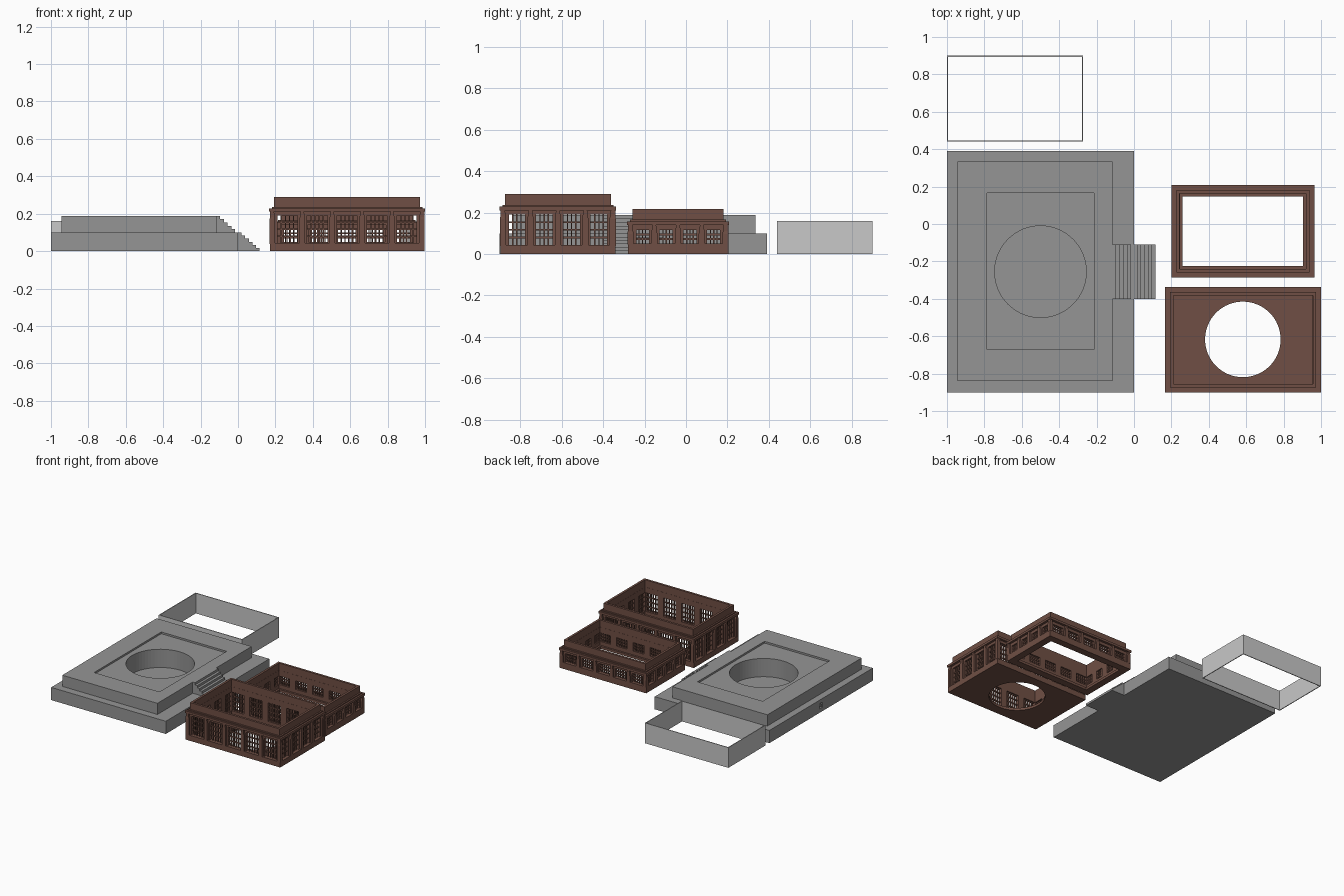
import bpy, bmesh, math
from mathutils import Matrix, Vector

if "Cube" in bpy.data.objects:
    bpy.data.objects.remove(bpy.data.objects["Cube"])


def material(name, rgb):
    m = bpy.data.materials.new(name)
    m.diffuse_color = (*rgb, 1)
    m.use_nodes = True
    m.node_tree.nodes["Principled BSDF"].inputs["Base Color"].default_value = m.diffuse_color
    return m


STONE = material("stone grey", (0.30, 0.30, 0.30))
PALE = material("pale grey", (0.58, 0.58, 0.58))
BROWN = material("brick brown", (0.160, 0.078, 0.058))


def finish(name, bm, mat):
    bmesh.ops.recalc_face_normals(bm, faces=bm.faces)
    me = bpy.data.meshes.new(name)
    bm.to_mesh(me)
    bm.free()
    me.materials.append(mat)
    ob = bpy.data.objects.new(name, me)
    bpy.context.collection.objects.link(ob)
    return ob


def add_box(bm, x0, x1, y0, y1, z0, z1, mat=Matrix()):
    size = Matrix.Diagonal((x1 - x0, y1 - y0, z1 - z0, 1))
    mid = Matrix.Translation(((x0 + x1) / 2, (y0 + y1) / 2, (z0 + z1) / 2))
    bmesh.ops.create_cube(bm, size=1, matrix=mat @ mid @ size)


def add_prism(bm, points, offset, mat=Matrix()):
    """Extrude a flat outline along an offset vector."""
    a = [bm.verts.new(mat @ Vector(p)) for p in points]
    b = [bm.verts.new(mat @ (Vector(p) + Vector(offset))) for p in points]
    n = len(a)
    bm.faces.new(a)
    bm.faces.new(b[::-1])
    for i in range(n):
        bm.faces.new((a[i], b[i], b[(i + 1) % n], a[(i + 1) % n]))


def add_ring(bm, rect, inset, width, z0, z1):
    """Rectangular frame, inset from rect, with the given wall width."""
    x0, x1, y0, y1 = rect
    loops = []
    for z in (z0, z1):
        for d in (inset, inset + width):
            loops.append([bm.verts.new(p) for p in (
                (x0 + d, y0 + d, z), (x1 - d, y0 + d, z),
                (x1 - d, y1 - d, z), (x0 + d, y1 - d, z))])
    for a, b in ((0, 1), (1, 3), (3, 2), (2, 0)):
        for i in range(4):
            j = (i + 1) % 4
            bm.faces.new((loops[a][i], loops[a][j], loops[b][j], loops[b][i]))


def add_cylinder(bm, r, z0, z1, mat):
    bmesh.ops.create_cone(bm, cap_ends=True, segments=64, radius1=r, radius2=r,
                          depth=z1 - z0, matrix=mat @ Matrix.Translation((0, 0, (z0 + z1) / 2)))


def cut(ob, name, bm):
    """Subtract a hidden cutter from an object."""
    cutter = finish(name, bm, ob.data.materials[0])
    cutter.hide_render = True
    cutter.hide_viewport = True
    cutter.display_type = 'WIRE'
    mod = ob.modifiers.new(name, 'BOOLEAN')
    mod.operation = 'DIFFERENCE'
    mod.solver = 'EXACT'
    mod.object = cutter


# Two-tier plinth: one revolved-free stepped solid made of two slabs
def slab(name, *dims):
    bm = bmesh.new()
    add_box(bm, *dims)
    return finish(name, bm, STONE)


lower = slab("lower_plinth", -1, 0, -0.9, 0.39, 0, 0.1)
upper = slab("upper_plinth", -0.945, -0.115, -0.84, 0.335, 0.1, 0.188)
CENTRE = Matrix.Translation((-0.5, -0.255, 0))

# Shallow rectangular recess and deep round well
bm = bmesh.new()
add_box(bm, -0.785, -0.215, -0.672, 0.165, 0.174, 0.25)
cut(upper, "recess_cutter", bm)
for ob in (upper, lower):
    bm = bmesh.new()
    add_cylinder(bm, 0.245, 0.03, 0.3, CENTRE)
    cut(ob, "well_cutter_" + ob.name, bm)

# Small square socket with a round pin on the left edge
bm = bmesh.new()
add_box(bm, -1.1, -0.98, -0.275, -0.235, 0.03, 0.07)
cut(lower, "socket_cutter", bm)
bm = bmesh.new()
add_cylinder(bm, 0.012, -0.022, -0.003,
             Matrix.Translation((-1, -0.255, 0.05)) @ Matrix.Rotation(-math.pi / 2, 4, 'Y'))
finish("socket_pin", bm, STONE)


# Two flights of stairs from a stepped outline
def stairs(name, x_top, x_end, z0, z1, steps):
    run, rise = (x_end - x_top) / steps, (z1 - z0) / steps
    pts = [(x_top, -0.4, z0)]
    for i in range(steps):
        z = z1 - i * rise
        pts += [(x_top + i * run, -0.4, z), (x_top + (i + 1) * run, -0.4, z)]
    pts.append((x_end, -0.4, z0))
    bm = bmesh.new()
    add_prism(bm, pts, (0, 0.29, 0))
    finish(name, bm, STONE)


stairs("lower_stairs", 0, 0.115, 0, 0.1, 6)
stairs("upper_stairs", -0.115, -0.015, 0.1, 0.188, 5)

# Thin open frame
bm = bmesh.new()
add_ring(bm, (-1, -0.272, 0.44, 0.9), 0, 0.006, 0, 0.16)
finish("thin_frame", bm, PALE)


def storey(name, rect, sill, head, eave, top, rows, lip):
    """Hollow storey: plinth course, windowed walls, pilasters, cornice, parapet."""
    x0, x1, y0, y1 = rect
    cx, cy = (x0 + x1) / 2, (y0 + y1) / 2
    w, d = x1 - x0, y1 - y0

    # Solid courses above and below the windows
    bm = bmesh.new()
    add_ring(bm, rect, 0.004, 0.041, 0.0, sill)
    add_ring(bm, rect, 0.018, 0.027, head, eave)
    finish(name + "_wall_courses", bm, BROWN)
    bm = bmesh.new()
    add_ring(bm, rect, 0.0, 0.03, eave - 0.022, eave - 0.004)
    add_ring(bm, rect, 0.014, 0.02, eave - 0.004, eave + 0.004)
    finish(name + "_cornice", bm, BROWN)
    bm = bmesh.new()
    add_ring(bm, rect, 0.026, 0.018, eave, top)
    finish(name + "_parapet", bm, BROWN)

    piers, bars, pilasters = bmesh.new(), bmesh.new(), bmesh.new()
    for k in range(4):
        length, depth = (w, d) if k % 2 == 0 else (d, w)
        bays, cols = (5, 5) if k % 2 == 0 else (4, 4)
        # Local frame: u along the wall, v inward from its outer face
        mat = (Matrix.Translation((cx, cy, 0)) @ Matrix.Rotation(k * math.pi / 2, 4, 'Z')
               @ Matrix.Translation((0, -depth / 2, 0)))
        pitch = (length - 0.034) / bays
        start = -length / 2 + 0.017
        half = 0.026
        for i in range(bays + 1):
            u = start + i * pitch
            a, b = max(u - half, -length / 2 + 0.018), min(u + half, length / 2 - 0.018)
            add_box(piers, a, b, 0.018, 0.045, sill, head, mat)
            # Pilaster with a tapered head
            hw = 0.015
            t0, t1 = head - 0.02, eave - 0.018
            add_prism(pilasters, [(u - hw, 0.004, sill - 0.004), (u + hw, 0.004, sill - 0.004),
                                  (u + hw, 0.004, t0), (u + hw * 0.55, 0.004, t1),
                                  (u - hw * 0.55, 0.004, t1), (u - hw, 0.004, t0)],
                      (0, 0.02, 0), mat)
        # Window bars
        for i in range(bays):
            a, b = start + i * pitch + half, start + (i + 1) * pitch - half
            for c in range(1, cols):
                u = a + (b - a) * c / cols
                add_box(bars, u - 0.003, u + 0.003, 0.026, 0.038, sill, head, mat)
            for r in range(1, rows):
                z = sill + (head - sill) * r / rows
                add_box(bars, a, b, 0.027, 0.037, z - 0.004, z + 0.004, mat)
    finish(name + "_piers", piers, BROWN)
    finish(name + "_window_bars", bars, BROWN)
    finish(name + "_pilasters", pilasters, BROWN)

    # Floor, either a lip around a rectangular opening or a full slab
    bm = bmesh.new()
    if lip:
        add_ring(bm, rect, 0.01, lip - 0.01, 0.0, 0.02)
    else:
        add_box(bm, x0 + 0.01, x1 - 0.01, y0 + 0.01, y1 - 0.01, 0.0, 0.02)
    return finish(name + "_floor", bm, BROWN)


# Tall storey with a round opening in its floor
floor = storey("tall_storey", (0.167, 1.0, -0.9, -0.337), 0.043, 0.19, 0.233, 0.29, 4, 0)
bm = bmesh.new()
add_cylinder(bm, 0.202, -0.1, 0.1, Matrix.Translation((0.582, -0.617, 0)))
cut(floor, "floor_opening_cutter", bm)

# Short storey with a rectangular floor opening
storey("short_storey", (0.2, 0.964, -0.285, 0.208), 0.05, 0.117, 0.162, 0.218, 3, 0.06)
